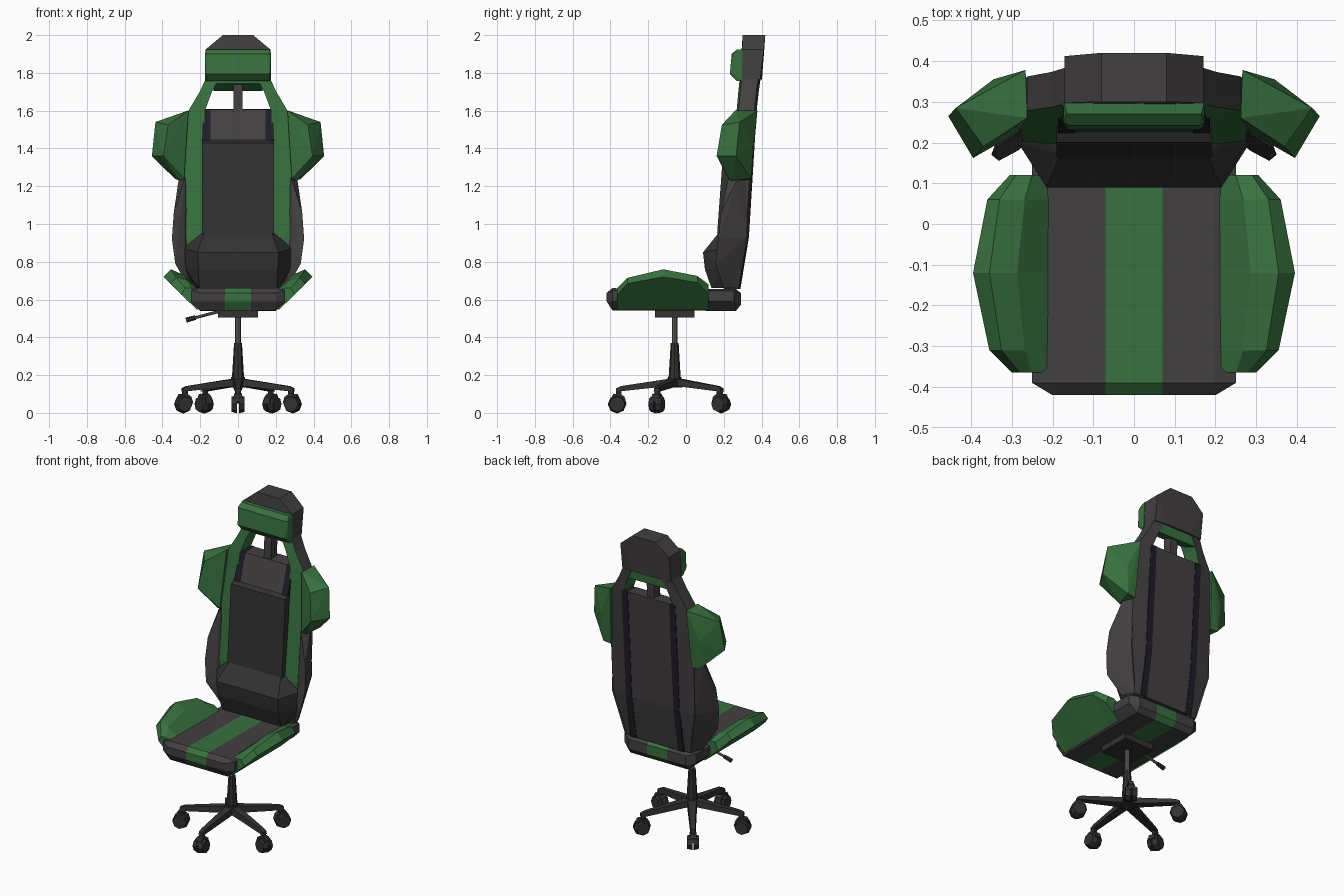
import bpy, bmesh, math
from mathutils import Matrix, Vector

if "Cube" in bpy.data.objects:
    bpy.data.objects.remove(bpy.data.objects["Cube"])


def material(name, rgb):
    m = bpy.data.materials.new(name)
    m.diffuse_color = (*rgb, 1)
    m.use_nodes = True
    m.node_tree.nodes["Principled BSDF"].inputs["Base Color"].default_value = m.diffuse_color
    return m


GREEN = material("green", (0.04, 0.165, 0.05))
GREY = material("warm grey", (0.055, 0.05, 0.052))
DARK = material("dark grey", (0.032, 0.031, 0.032))
NAVY = material("navy", (0.012, 0.012, 0.02))
METAL = material("metal", (0.12, 0.12, 0.12))


def finish(name, bm, mats, mirror=False):
    bmesh.ops.recalc_face_normals(bm, faces=bm.faces)
    me = bpy.data.meshes.new(name)
    bm.to_mesh(me)
    bm.free()
    for m in mats:
        me.materials.append(m)
    ob = bpy.data.objects.new(name, me)
    bpy.context.collection.objects.link(ob)
    if mirror:
        ob.modifiers.new("mirror", 'MIRROR').use_mirror_merge = False
    return ob


def hull(name, pts, mat, mirror=False, matrix=None):
    """Convex faceted block around a few points."""
    bm = bmesh.new()
    for p in pts:
        bm.verts.new(p)
    bmesh.ops.convex_hull(bm, input=bm.verts[:])
    junk = [v for v in bm.verts if not v.link_faces]
    bmesh.ops.delete(bm, geom=junk, context='VERTS')
    bmesh.ops.dissolve_limit(bm, angle_limit=0.03, verts=bm.verts[:], edges=bm.edges[:])
    if matrix:
        bm.transform(matrix)
    return finish(name, bm, [mat], mirror)


def sym(pts):
    return pts + [(-x, y, z) for x, y, z in pts]


def extrude(profile, x0, x1):
    """Points of a y-z profile placed at two x positions."""
    return [(x, y, z) for x in (x0, x1) for y, z in profile]


def loft(name, rings, mats, side_mats, mirror=False):
    bm = bmesh.new()
    vs = [[bm.verts.new(p) for p in ring] for ring in rings]
    n = len(vs[0])
    for a, b in zip(vs, vs[1:]):
        for i in range(n):
            j = (i + 1) % n
            f = bm.faces.new((a[i], a[j], b[j], b[i]))
            f.material_index = side_mats[i]
    bm.faces.new(vs[0])
    bm.faces.new(vs[-1])
    return finish(name, bm, mats, mirror)


def cylinder(name, a, b, r1, r2, mat, seg=8, matrix=None):
    a, b = Vector(a), Vector(b)
    bm = bmesh.new()
    rot = (b - a).to_track_quat('Z', 'Y').to_matrix().to_4x4()
    bmesh.ops.create_cone(bm, cap_ends=True, segments=seg, radius1=r1, radius2=r2,
                          depth=(b - a).length, matrix=Matrix.Translation((a + b) / 2) @ rot)
    if matrix:
        bm.transform(matrix)
    return finish(name, bm, [mat])


# Star base with five arms and casters
for i in range(5):
    m = Matrix.Translation((0, -0.06, 0)) @ Matrix.Rotation(math.radians(-90 + 72 * i), 4, 'Z')
    hull("base_arm", [(x, s * w, z) for s in (-1, 1) for x, w, z in (
        (0, .026, .185), (0, .03, .145), (.285, .013, .142), (.31, .014, .13), (.31, .016, .112), (.275, .017, .117))],
        DARK, matrix=m)
    cylinder("caster_stem", (.295, 0, .07), (.295, 0, .125), .018, .016, DARK, 6, m)
    for s in (-1, 1):
        cylinder("caster_wheel", (.305, s * .004, .046), (.305, s * .034, .046), .049, .04, DARK, 8, m)
    hull("caster_hood", [(x, y, z) for y in (-.02, .02) for x, z in (
        (.255, .05), (.265, .085), (.29, .102), (.325, .1), (.345, .06))], DARK, matrix=m)

# Column, mounting plate and height lever
cylinder("hub", (0, -.06, .135), (0, -.06, .19), .042, .036, DARK)
cylinder("column_sleeve", (0, -.06, .17), (0, -.06, .37), .033, .021, DARK)
cylinder("gas_lift", (0, -.06, .36), (0, -.06, .52), .015, .015, METAL)
hull("mounting_plate", extrude([(-.165, .505), (.045, .505), (.045, .545), (-.165, .545)], -.105, .105), DARK)
cylinder("height_lever", (-.08, -.06, .542), (-.235, -.06, .502), .008, .008, METAL, 6)
cylinder("lever_knob", (-.225, -.06, .505), (-.275, -.06, .491), .012, .014, DARK, 6)

# Seat cushion with centre stripe
seat = [(-.39, .543), (-.42, .59), (-.42, .635), (-.39, .66), (.265, .655), (.29, .635), (.29, .572), (.265, .54)]
edge = [(-.39, .59), (-.39, .648), (.255, .645), (.255, .59)]
hull("seat_stripe", extrude(seat, -.07, .07), GREEN)
hull("seat_side", extrude(seat, .07, .2) + [(.25, y, z) for y, z in edge], GREY, True)

# Seat bolsters
bolster = []
for y, xo, zo, xt, zt, xi, zi in ((-.365, .30, .625, .28, .66, .25, .66), (-.31, .355, .685, .325, .715, .268, .70),
                                  (-.12, .395, .72, .355, .76, .287, .73), (.06, .36, .69, .33, .725, .268, .71),
                                  (.12, .305, .63, .29, .68, .25, .68)):
    bolster.append([(.2, y, .645), (xi, y, zi), (xt, y, zt), (xo, y, zo), (.215, y, .545)])
loft("seat_bolster", bolster, [GREEN], [0] * 5, True)

# Backrest side rails: green front and inside, grey outside and back
rail = []
for z, xi, xo, yf, yb in ((.655, .16, .23, .2, .285), (.93, .185, .288, .195, .33), (1.23, .185, .288, .225, .347),
                          (1.6, .175, .262, .268, .374), (1.70, .138, .203, .277, .385), (1.77, .1, .17, .284, .395)):
    rail.append([(xi, yf, z), (xo, yf + .01, z), (xo, yb - .012, z), (xi, yb, z)])
loft("back_rail", rail, [GREEN, GREY], [0, 1, 1, 0], True)

# Backrest shell, dark stripes and front pad
shell = [(.2, .66), (.2, .93), (.222, 1.43), (.285, 1.605), (.372, 1.61), (.33, .93), (.285, .655)]
hull("back_shell", extrude(shell, -.145, .145), GREY)
hull("back_stripe", extrude([(y + (.003 if y > .28 else -.003), z) for y, z in shell], .145, .187), NAVY, True)
hull("back_pad", sym([(.19, y, z) for y, z in ((.165, .95), (.2, 1.43), (.24, 1.45), (.23, .94))]), DARK)

# Lumbar cushion
hull("lumbar_cushion", sym([(.18, .17, .95), (.2, .22, .95), (.215, .09, .85), (.21, .1, .76), (.205, .135, .66),
                            (.285, .2, .87), (.285, .2, .77), (.22, .22, .66), (.284, .26, .9)]), DARK)

# Lower side wings and green shoulder wings
hull("lower_wing", [(.28, .225, 1.25), (.28, .33, 1.25), (.315, .27, 1.23), (.34, .185, 1.06), (.35, .17, .92),
                    (.332, .155, .79), (.26, .2, .66), (.23, .28, .66), (.29, .323, .93), (.285, .18, .79)], GREY, True)
hull("shoulder_wing", [(.262, .26, 1.6), (.266, .378, 1.6), (.37, .19, 1.525), (.437, .285, 1.54), (.395, .162, 1.36),
                       (.456, .265, 1.36), (.285, .225, 1.24), (.31, .24, 1.23), (.335, .345, 1.24),
                       (.28, .345, 1.235), (.345, .355, 1.42)], GREEN, True)

# Head section, its green underside, support post and neck pillow
hull("head_section", sym([(x, y, z) for x, z, f, b in ((.17, 1.765, .285, .392), (.17, 1.925, .297, .412),
                                                       (.08, 2.0, .3, .42), (.08, 1.765, .283, .402))
                          for y in (f, b)]), GREY)
hull("head_arch", sym([(.12, .282, 1.745), (.13, .384, 1.705), (.14, .284, 1.77), (.14, .39, 1.77)]), GREEN)
hull("support_post", extrude([(.29, 1.57), (.35, 1.57), (.36, 1.76), (.30, 1.76)], -.025, .025), GREY)
hull("neck_pillow", sym([(.172, .3, 1.925), (.175, .295, 1.76), (.16, .242, 1.9), (.165, .232, 1.795),
                         (.174, .25, 1.9), (.174, .25, 1.79), (.168, .27, 1.757), (.165, .27, 1.925)]), GREEN)
